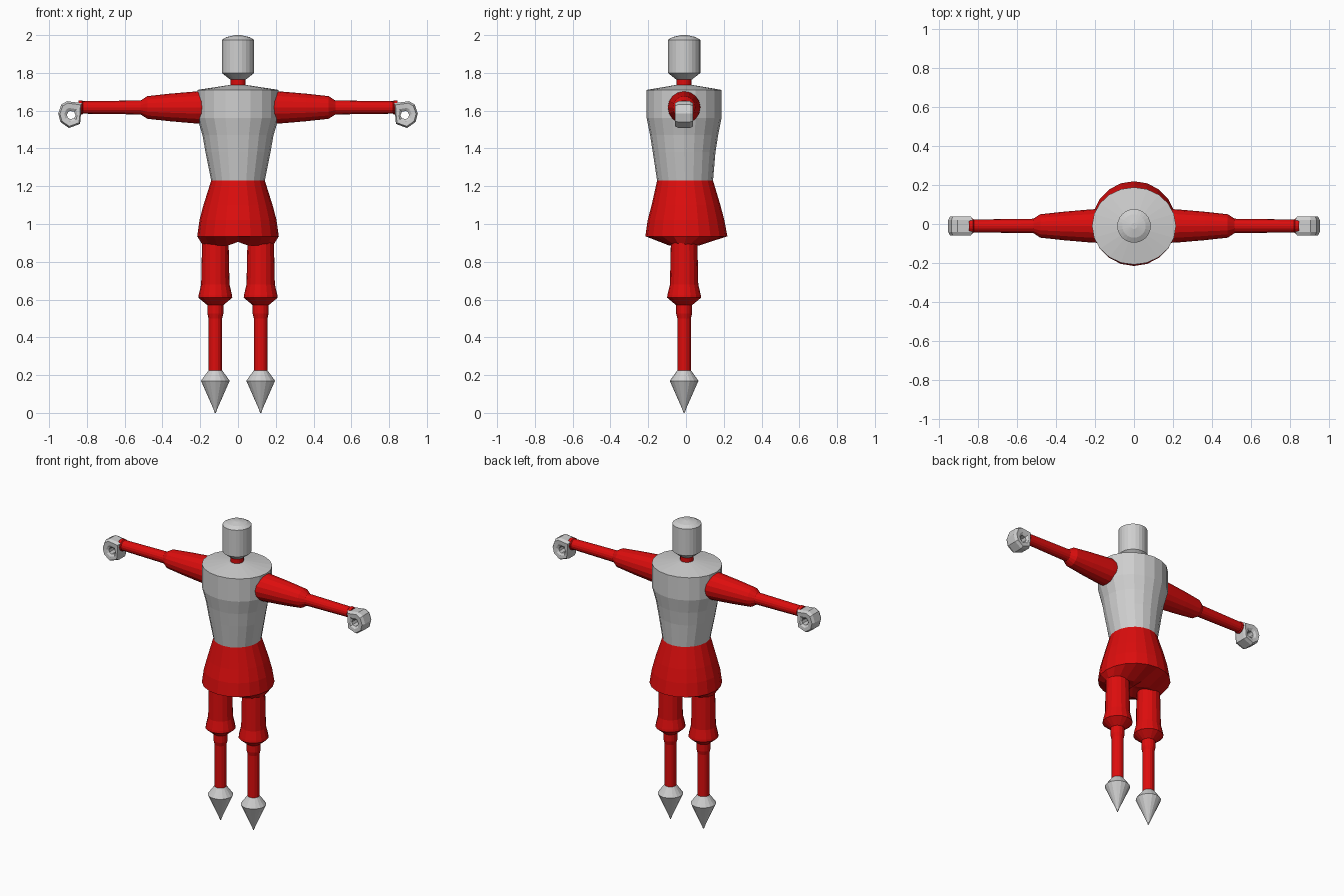
import bpy, bmesh, math
from mathutils import Matrix, Vector

if "Cube" in bpy.data.objects:
    bpy.data.objects.remove(bpy.data.objects["Cube"])


def material(name, rgb):
    m = bpy.data.materials.new(name)
    m.diffuse_color = (*rgb, 1)
    m.use_nodes = True
    m.node_tree.nodes["Principled BSDF"].inputs["Base Color"].default_value = m.diffuse_color
    return m


RED = material("red", (0.72, 0.004, 0.004))
GREY = material("light grey", (0.62, 0.62, 0.62))


def finish(name, bm, mat):
    bmesh.ops.recalc_face_normals(bm, faces=bm.faces)
    me = bpy.data.meshes.new(name)
    bm.to_mesh(me)
    bm.free()
    me.materials.append(mat)
    ob = bpy.data.objects.new(name, me)
    bpy.context.collection.objects.link(ob)
    return ob


def loft(name, rings, mat, sides=20, origin=(0, 0, 0), rot=None, tweak=None):
    """Stack of elliptical rings (height, rx, ry, y offset), capped at both ends."""
    bm = bmesh.new()
    loops = []
    for h, rx, ry, oy in rings:
        loops.append([bm.verts.new((rx * math.cos(2 * math.pi * i / sides),
                                    oy + ry * math.sin(2 * math.pi * i / sides), h))
                      for i in range(sides)])
    for a, b in zip(loops, loops[1:]):
        for i in range(sides):
            j = (i + 1) % sides
            bm.faces.new((a[i], a[j], b[j], b[i]))
    for ring in (loops[0], loops[-1]):
        c = sum((v.co for v in ring), Vector()) / sides
        mid = bm.verts.new(c)
        for i in range(sides):
            bm.faces.new((ring[i], ring[(i + 1) % sides], mid))
    if tweak:
        for v in bm.verts:
            tweak(v)
    bmesh.ops.transform(bm, matrix=Matrix.Translation(origin) @ (rot or Matrix()), verts=bm.verts)
    return finish(name, bm, mat)


def round_rings(profile, oy=0):
    return [(h, r, r, oy) for h, r in profile]


BY = -0.01  # body axis sits slightly forward

# head and neck
loft("head", round_rings([(1.765, 0.042), (1.80, 0.086), (1.975, 0.086), (1.99, 0.06), (2.0, 0.015)], BY),
     GREY, 24)
loft("neck", round_rings([(1.71, 0.04), (1.785, 0.04)], BY), RED, 20)

# torso
loft("torso", [(1.23, 0.142, 0.148, -0.005), (1.38, 0.172, 0.166, BY), (1.47, 0.188, 0.18, BY),
               (1.56, 0.215, 0.198, BY), (1.71, 0.215, 0.198, BY), (1.735, 0.05, 0.05, BY)], GREY)


# skirt, with the underside drawn in towards the legs and raised at the crotch
def crotch(v):
    if v.co.z < 0.9 and abs(v.co.x) < 0.04:
        v.co.z += 0.02


loft("skirt", [(0.885, 0.185, 0.08, BY), (0.935, 0.216, 0.217, 0.002), (1.02, 0.204, 0.203, 0),
               (1.10, 0.183, 0.182, 0), (1.23, 0.142, 0.148, -0.005)], RED, tweak=crotch)


def hand(name, side):
    """Curled fist: a thick faceted ring with chamfered rims, hole along y."""
    cx, cz = 0.883, 1.577
    outer = [(0.826, 1.64), (0.905, 1.65), (0.935, 1.633), (0.952, 1.585),
             (0.94, 1.54), (0.895, 1.508), (0.836, 1.53), (0.832, 1.575)]
    bm = bmesh.new()
    # cross-section of the ring: (blend from hole to outline, y)
    section = [(0, -0.036), (0.3, -0.046), (0.8, -0.048), (1, -0.03),
               (1, 0.03), (0.8, 0.048), (0.3, 0.046), (0, 0.036)]
    loops = []
    for x, z in outer:
        d = Vector((x - cx, z - cz))
        inner = d.normalized() * 0.023
        pts = [inner.lerp(d, t) for t, _ in section]
        loops.append([bm.verts.new((side * (cx + p.x), BY + y, cz + p.y))
                      for p, (_, y) in zip(pts, section)])
    n, k = len(loops), len(section)
    for i in range(n):
        for j in range(k):
            a, b = loops[i], loops[(i + 1) % n]
            bm.faces.new((a[j], b[j], b[(j + 1) % k], a[(j + 1) % k]))
    finish(name, bm, GREY)


# limbs, mirrored
for side, tag in ((-1, "left"), (1, "right")):
    turn = Matrix.Rotation(side * math.pi / 2, 4, 'Y')
    # arm with full sleeve, slim forearm and small cuff
    loft(tag + "_arm", round_rings([(0.15, 0.088), (0.22, 0.085), (0.36, 0.073), (0.48, 0.06),
                                    (0.515, 0.037), (0.82, 0.033), (0.825, 0.038), (0.845, 0.036)]),
         RED, 16, (0, BY, 1.617), turn)
    hand(tag + "_hand", side)
    # leg with flared knee cuff
    loft(tag + "_leg", round_rings([(0.22, 0.036), (0.50, 0.036), (0.525, 0.042), (0.57, 0.042),
                                    (0.61, 0.09), (0.625, 0.088), (0.68, 0.075), (0.91, 0.07)]),
         RED, 16, (side * 0.12, BY, 0))
    # pointed foot
    loft(tag + "_foot", round_rings([(0, 0.003), (0.025, 0.012), (0.17, 0.076), (0.225, 0.036)]),
         GREY, 16, (side * 0.12, BY, 0))
